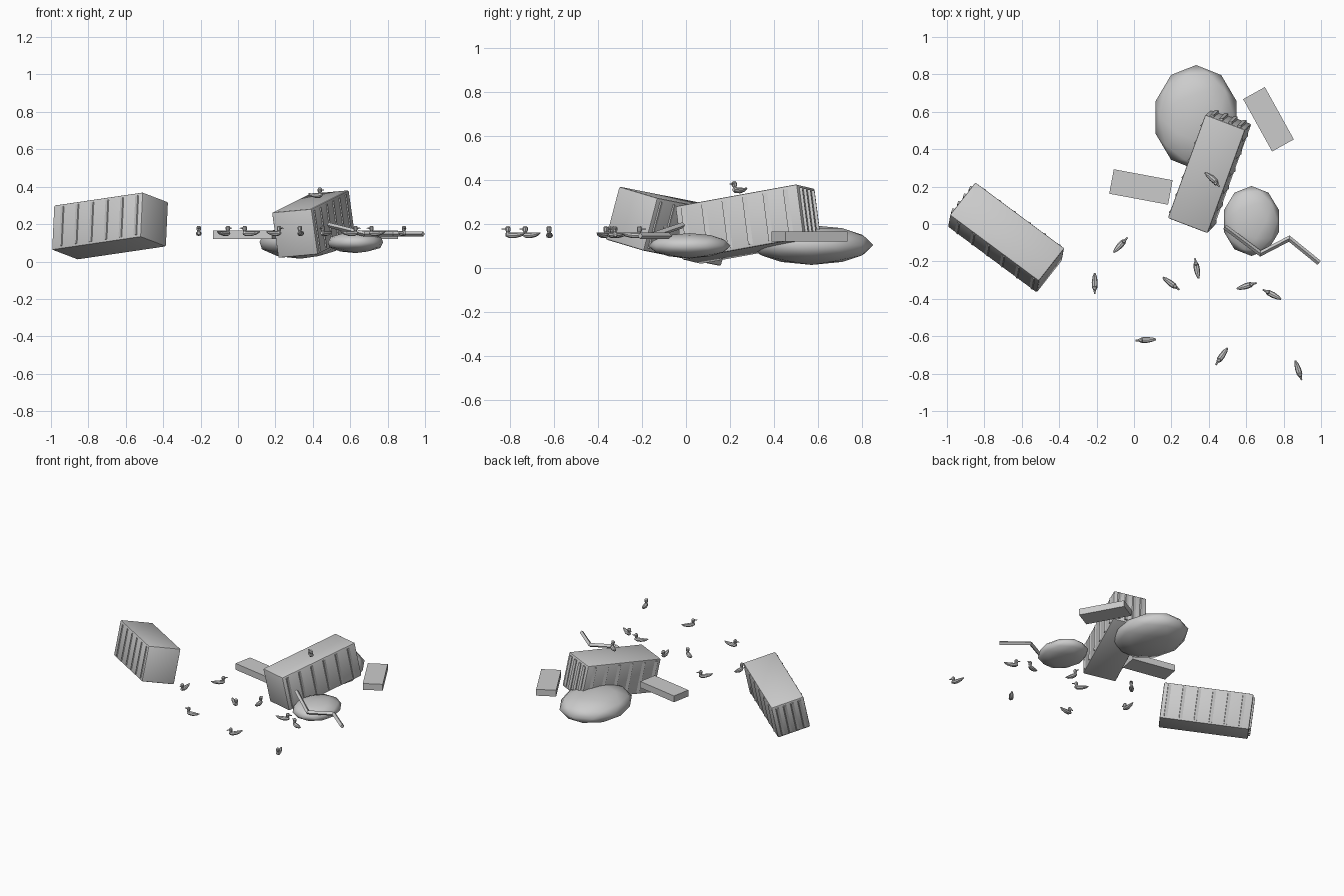
import bpy, bmesh, math
from mathutils import Matrix, Vector

if "Cube" in bpy.data.objects:
    bpy.data.objects.remove(bpy.data.objects["Cube"])

grey = bpy.data.materials.new("plain_grey")
grey.use_nodes = True
COLOUR = (0.6, 0.6, 0.6, 1)
grey.diffuse_color = COLOUR
grey.node_tree.nodes["Principled BSDF"].inputs["Base Color"].default_value = COLOUR


def finish(name, bm, matrix=Matrix(), smooth=None):
    """Turn a bmesh into a named, placed object."""
    bmesh.ops.recalc_face_normals(bm, faces=bm.faces)
    mesh = bpy.data.meshes.new(name)
    bm.to_mesh(mesh)
    bm.free()
    mesh.materials.append(grey)
    obj = bpy.data.objects.new(name, mesh)
    bpy.context.collection.objects.link(obj)
    obj.matrix_world = matrix
    if smooth:
        bpy.ops.object.select_all(action='DESELECT')
        obj.select_set(True)
        bpy.context.view_layer.objects.active = obj
        bpy.ops.object.shade_smooth_by_angle(angle=math.radians(smooth))
    return obj


def add_box(bm, centre, size, turn=0):
    m = (Matrix.Translation(centre) @ Matrix.Rotation(turn, 4, 'Z')
         @ Matrix.Diagonal((*size, 1)))
    return bmesh.ops.create_cube(bm, size=1, matrix=m)["verts"]


def loft(bm, rings, sides=8):
    """Skin ellipses given as (centre, first radius vector, second radius vector)."""
    loops = []
    for c, a, b in rings:
        loops.append([bm.verts.new(Vector(c) + Vector(a) * math.cos(t) + Vector(b) * math.sin(t))
                      for t in (math.tau * i / sides for i in range(sides))])
    for p, q in zip(loops, loops[1:]):
        for i in range(sides):
            j = (i + 1) % sides
            bm.faces.new((p[i], p[j], q[j], q[i]))
    bm.faces.new(loops[0])
    bm.faces.new(loops[-1])


def frame(centre, forward, up):
    """Matrix whose X is forward and whose Z is close to up."""
    x = Vector(forward).normalized()
    y = Vector(up).cross(x).normalized()
    rot = Matrix((x, y, x.cross(y))).transposed().to_4x4()
    return Matrix.Translation(centre) @ rot


# Shipping containers: rounded box, side ridges, door bars on the -X end
L, W, H = 0.597, 0.229, 0.248


def container(name, matrix):
    bm = bmesh.new()
    add_box(bm, (0, 0, 0), (L, W, H))
    bmesh.ops.bevel(bm, geom=bm.edges[:], offset=0.008, segments=2, affect='EDGES', profile=0.5)
    finish(name + "_body", bm, matrix, 40)
    bm = bmesh.new()
    for side in (-1, 1):
        for i in range(6):
            add_box(bm, (-0.25 + 0.1 * i, side * (W / 2 - 0.006), 0),
                    (0.045, 0.012, H - 0.03), side * 0.3)
    finish(name + "_side_ridges", bm, matrix)
    bm = bmesh.new()
    for i in range(4):
        add_box(bm, (-L / 2, (i - 1.5) * 0.052, 0), (0.02, 0.02, H - 0.03), 0.3)
    finish(name + "_door_bars", bm, matrix)


tilt_up = (-0.138, -0.128, 0.983)
container("left_container", frame((-0.684, -0.072, 0.19), (0.476, -0.353, 0.07), (0.046, 0.253, 0.966)))
container("right_container", frame((0.404, 0.283, 0.2), (-0.2, -0.55, -0.1), tilt_up))

# Rocks
for name, centre, size in (("large_rock", (0.332, 0.57, 0.105), (0.228, 0.28, 0.09)),
                           ("small_rock", (0.628, 0.016, 0.102), (0.155, 0.187, 0.057))):
    bm = bmesh.new()
    bmesh.ops.create_icosphere(bm, subdivisions=2, radius=1,
                               matrix=Matrix.Diagonal((*size, 1)))
    finish(name, bm, Matrix.Translation(centre), 75)

# Planks
for name, centre, angle in (("left_plank", (0.037, 0.198, 0.143), -10.6),
                            ("back_plank", (0.719, 0.56, 0.143), -61)):
    bm = bmesh.new()
    add_box(bm, (0, 0, 0), (0.32, 0.133, 0.046))
    finish(name, bm, Matrix.Translation(centre) @ Matrix.Rotation(math.radians(angle), 4, 'Z'))

# Bent pole: square section along a zigzag path
path = [Vector(p) for p in ((0.485, -0.015, 0.195), (0.676, -0.158, 0.147),
                            (0.83, -0.078, 0.147), (0.99, -0.208, 0.147))]
rings = []
for i, p in enumerate(path):
    before = (p - path[max(i - 1, 0)]).normalized()
    after = (path[min(i + 1, len(path) - 1)] - p).normalized()
    along = (before + after).normalized()
    across = Vector((0, 0, 1)).cross(along).normalized()
    stretch = 1 / max(along.dot(before), along.dot(after))
    rings.append((p, across * 0.014 * stretch, Vector((0, 0, 0.014))))
bm = bmesh.new()
loft(bm, rings, 4)
finish("bent_pole", bm)


# Ducks: boat-shaped body with raised tail, neck, head and pointed beak
def duck(name, matrix):
    bm = bmesh.new()
    body = ((-0.058, 0.024, 0.004, 0.003), (-0.04, 0.017, 0.011, 0.009), (-0.01, 0.013, 0.016, 0.013),
            (0.018, 0.013, 0.015, 0.013), (0.034, 0.016, 0.008, 0.008))
    loft(bm, [((x, 0, z), (0, ry, 0), (0, 0, rz)) for x, z, ry, rz in body])
    head = ((0.014, 0.011), (0.028, 0.008), (0.035, 0.012), (0.048, 0.012), (0.055, 0.006))
    loft(bm, [((0.024, 0, z), (r, 0, 0), (0, r, 0)) for z, r in head])
    loft(bm, [((x, 0, 0.042), (0, r, 0), (0, 0, r * 0.6)) for x, r in ((0.03, 0.007), (0.053, 0.004))], 6)
    finish(name, bm, matrix, 35)


# Position and heading of each floating duck
flock = ((-0.07, -0.11, 47), (-0.21, -0.32, -90), (0.2, -0.32, -37), (0.335, -0.235, 100),
         (0.605, -0.33, 17), (0.735, -0.375, 152), (0.06, -0.62, 183), (0.467, -0.71, 235),
         (0.88, -0.785, -72))
for n, (x, y, heading) in enumerate(flock, 1):
    duck(f"duck_{n}", Matrix.Translation((x, y, 0.136)) @ Matrix.Rotation(math.radians(heading), 4, 'Z'))
duck("duck_on_container", frame((0.425, 0.24, 0.34), (0.75, -0.66, 0.02), tilt_up))
